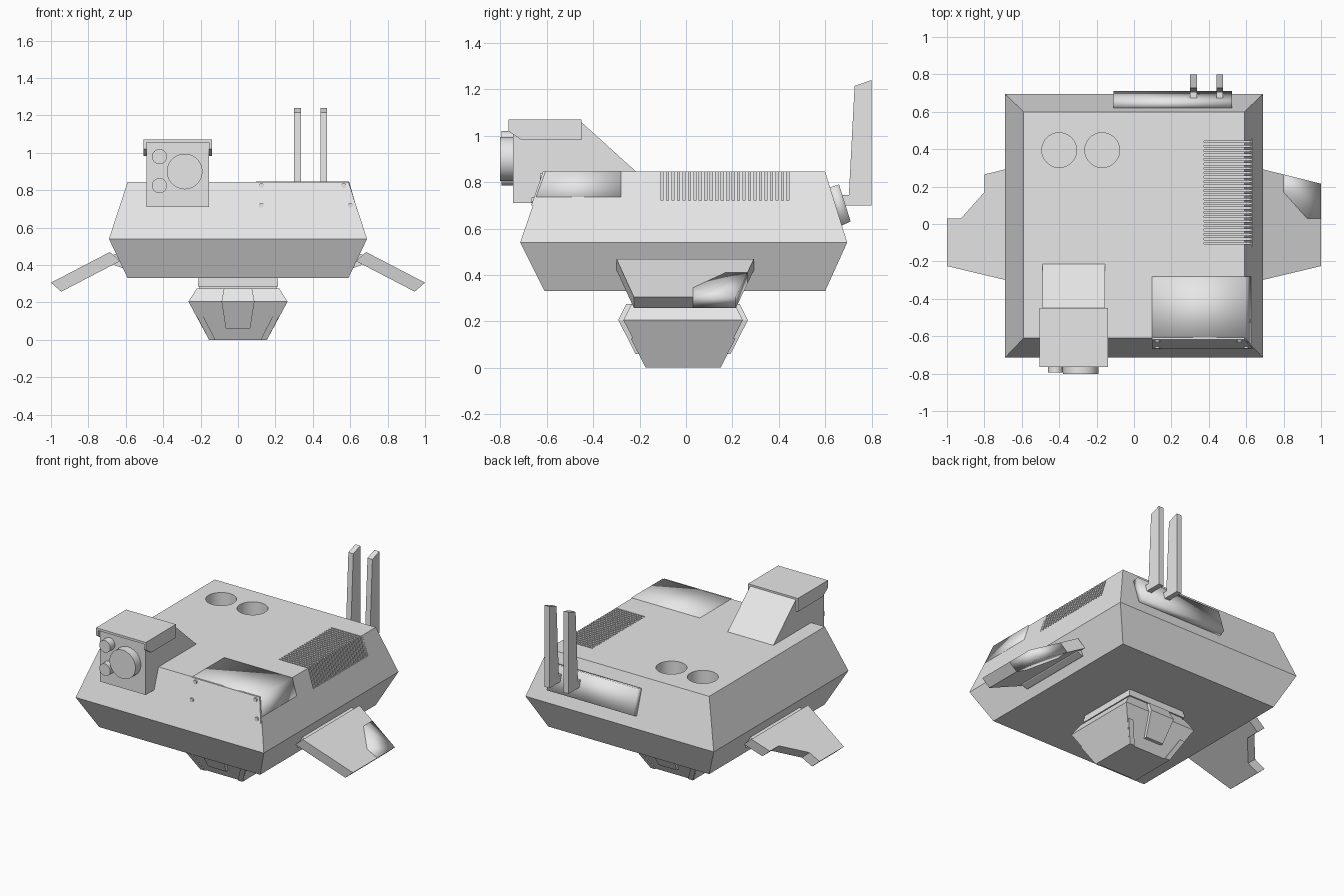
import bpy, bmesh
from math import radians
from mathutils import Vector, Matrix

if "Cube" in bpy.data.objects:
    bpy.data.objects.remove(bpy.data.objects["Cube"], do_unlink=True)

grey = bpy.data.materials.new("light grey")
grey.use_nodes = True
grey.diffuse_color = (0.8, 0.8, 0.8, 1)
grey.node_tree.nodes["Principled BSDF"].inputs["Base Color"].default_value = (0.8, 0.8, 0.8, 1)


def finish(name, bm, smooth=False):
    bmesh.ops.recalc_face_normals(bm, faces=bm.faces)
    for f in bm.faces:
        f.smooth = smooth
    mesh = bpy.data.meshes.new(name)
    bm.to_mesh(mesh)
    bm.free()
    mesh.materials.append(grey)
    obj = bpy.data.objects.new(name, mesh)
    bpy.context.collection.objects.link(obj)
    return obj


def loft(name, rings, smooth=False):
    """Join rings of equal point count and cap both ends."""
    bm = bmesh.new()
    loops = [[bm.verts.new(p) for p in ring] for ring in rings]
    for a, b in zip(loops, loops[1:]):
        for i in range(len(a)):
            j = (i + 1) % len(a)
            bm.faces.new((a[i], a[j], b[j], b[i]))
    bm.faces.new(loops[0])
    bm.faces.new(loops[-1])
    return finish(name, bm, smooth)


def prism(name, pts, vec, smooth=False):
    pts = [Vector(p) for p in pts]
    return loft(name, [pts, [p + Vector(vec) for p in pts]], smooth)


def rect(x0, x1, y0, y1, z):
    return [(x0, y0, z), (x1, y0, z), (x1, y1, z), (x0, y1, z)]


def box(name, x0, x1, y0, y1, z0, z1):
    return loft(name, [rect(x0, x1, y0, y1, z0), rect(x0, x1, y0, y1, z1)])


def side_prism(name, profile, x0, x1):
    return prism(name, [(x0, y, z) for y, z in profile], (x1 - x0, 0, 0))


def cylinder(name, loc, r, depth, axis="Z"):
    bm = bmesh.new()
    turn = Matrix.Rotation(radians(90), 4, "X") if axis == "Y" else Matrix()
    bmesh.ops.create_cone(bm, cap_ends=True, segments=40, radius1=r, radius2=r,
                          depth=depth, matrix=Matrix.Translation(loc) @ turn)
    obj = finish(name, bm)
    for p in obj.data.polygons:
        p.use_smooth = len(p.vertices) == 4
    return obj


def cut(obj, cutter):
    mod = obj.modifiers.new("cut", "BOOLEAN")
    mod.operation, mod.solver, mod.object = "DIFFERENCE", "EXACT", cutter
    cutter.hide_render = True
    bpy.context.view_layer.objects.active = obj
    bpy.ops.object.modifier_apply(modifier=mod.name)
    bpy.data.objects.remove(cutter, do_unlink=True)


# Main hull with two wells and a notch for the vent
TOP, MID, LOW = 0.845, 0.54, 0.33
hull = loft("hull", [rect(-0.59, 0.59, -0.595, 0.585, LOW),
                     rect(-0.69, 0.69, -0.7, 0.68, MID),
                     rect(-0.59, 0.59, -0.595, 0.585, TOP)])
for x in (-0.4, -0.17):
    cut(hull, cylinder("well_cutter", (x, 0.395, TOP), 0.093, 0.3))
cut(hull, box("vent_cutter", 0.375, 0.8, -0.122, 0.458, 0.72, 1.0))

# Thin end plates on the front and back
for end, s, y_edge, y_mid in (("front", -1, -0.595, -0.7), ("back", 1, 0.585, 0.68)):
    for part, z in (("upper", TOP), ("lower", LOW)):
        prism(f"{end}_{part}_plate", [(-0.59, y_edge, z), (0.59, y_edge, z),
              (0.69, y_mid, MID), (-0.69, y_mid, MID)], (0, s * 0.015, 0))

# Vent fins wrapping the top edge
FINS = 25
for i in range(FINS):
    y = -0.122 + i * 0.566 / (FINS - 1)
    prism("vent_fin", [(0.375, y, 0.715), (0.375, y, TOP), (0.59, y, TOP), (0.63, y, 0.715)],
          (0, 0.014, 0))

# Corner cover with bolted face plate
loft("corner_cover", [rect(0.095, 0.636, -0.66, -0.28, 0.70),
                      rect(0.095, 0.594, -0.605, -0.28, TOP + 0.003)], smooth=True)
prism("face_plate", [(0.095, -0.655, 0.70), (0.634, -0.655, 0.70),
                     (0.59, -0.605, TOP), (0.095, -0.605, TOP)], (0, -0.012, 0))
for x, z in ((0.125, 0.825), (0.565, 0.825), (0.125, 0.72), (0.6, 0.72)):
    y = -0.605 - (TOP - z) * 0.345
    cylinder("plate_bolt", (x, y - 0.008, z), 0.013, 0.02, "Y")

# Sensor housing, hood and lenses
side_prism("sensor_housing", [(-0.745, 0.71), (-0.745, 1.058), (-0.45, 1.058),
                              (-0.215, TOP), (-0.215, 0.8), (-0.5, 0.71)], -0.49, -0.155)
hood = [(-0.765, 1.07), (-0.765, 1.02), (-0.71, 0.982), (-0.45, 0.982), (-0.45, 1.07)]
side_prism("hood_right", hood, -0.505, -0.49)
side_prism("hood_left", hood, -0.155, -0.14)
box("hood_top", -0.505, -0.14, -0.765, -0.45, 1.055, 1.07)
cylinder("main_lens", (-0.285, -0.77, 0.9), 0.095, 0.064, "Y")
for z in (0.98, 0.825):
    cylinder("small_lens", (-0.42, -0.765, z), 0.04, 0.06, "Y")

# Rear mount and twin antennas
mount = [(0.61, 0.775), (0.66, 0.79), (0.71, 0.63), (0.665, 0.61)]
loft("rear_mount", [[(x, y, z) for y, z in mount] for x in (-0.11, 0.525)], smooth=True)
for x in (0.3, 0.44):
    side_prism("antenna", [(0.7, 0.7), (0.8, 0.7), (0.8, 1.24), (0.727, 1.215)], x, x + 0.036)
    side_prism("antenna_foot", [(0.66, 0.7), (0.71, 0.7), (0.71, 0.745), (0.66, 0.745)],
               x, x + 0.036)

# Drooping side wings; the right one has a notched trailing corner
def wing_top(s, outline):
    return [(s * x, y, 0.467 - (x - 0.69) * 0.52) for x, y in outline]


front_edge = [(0.685, -0.3), (1.0, -0.225)]
notch = [(1.0, 0.03), (0.925, 0.03), (0.8, 0.17), (0.8, 0.265), (0.685, 0.293)]
for side, s in (("left", 1), ("right", -1)):
    depth = Vector((-0.055 * s, 0, -0.048))
    prism(f"{side}_wing", wing_top(s, front_edge + notch), depth)
    prism(f"{side}_wing_hinge", [(s * x, -0.26, z) for x, z in
          ((0.58, 0.48), (0.65, 0.462), (0.7, 0.44), (0.66, 0.4), (0.62, 0.385), (0.58, 0.4))],
          (0, 0.52, 0))
tip = [(1.0, 0.03), (1.0, 0.215), (0.8, 0.265), (0.8, 0.17), (0.925, 0.03)]
prism("left_wing_tip", wing_top(1, tip), (-0.055, 0, -0.048), smooth=True)

# Ribbed neck under the hull
for z0, w in ((0.265, 0.205), (0.285, 0.215), (0.308, 0.21)):
    box("neck_rib", -w, w, -w, w, z0, z0 + 0.025)

# Underslung turret
loft("turret", [rect(-0.155, 0.155, -0.165, 0.14, 0.0),
                rect(-0.265, 0.265, -0.27, 0.245, 0.205),
                rect(-0.22, 0.22, -0.235, 0.21, 0.275)])

# Raised turret plates and lower corner brackets, front and back
for end, s in (("front", -1), ("back", 1)):
    def on_slope(x, z):
        half = 0.1525 + z * 0.512 if z <= 0.205 else 0.2575 - (z - 0.205) * 0.5
        return (x, -0.0125 + s * half, z)

    out = (0, s * 0.022, 0)
    prism(f"turret_{end}_plate", [on_slope(*p) for p in
          ((-0.065, 0.06), (0.065, 0.06), (0.088, 0.205), (-0.088, 0.205))], out)
    prism(f"turret_{end}_cap", [on_slope(*p) for p in
          ((-0.088, 0.205), (0.088, 0.205), (0.075, 0.275), (-0.075, 0.275))], out)
    for m in (-1, 1):
        prism(f"turret_{end}_bracket", [on_slope(m * x, z) for x, z in
              ((0.155, 0.0), (0.22, 0.125), (0.185, 0.125), (0.12, 0.0))], (0, s * 0.009, 0))
